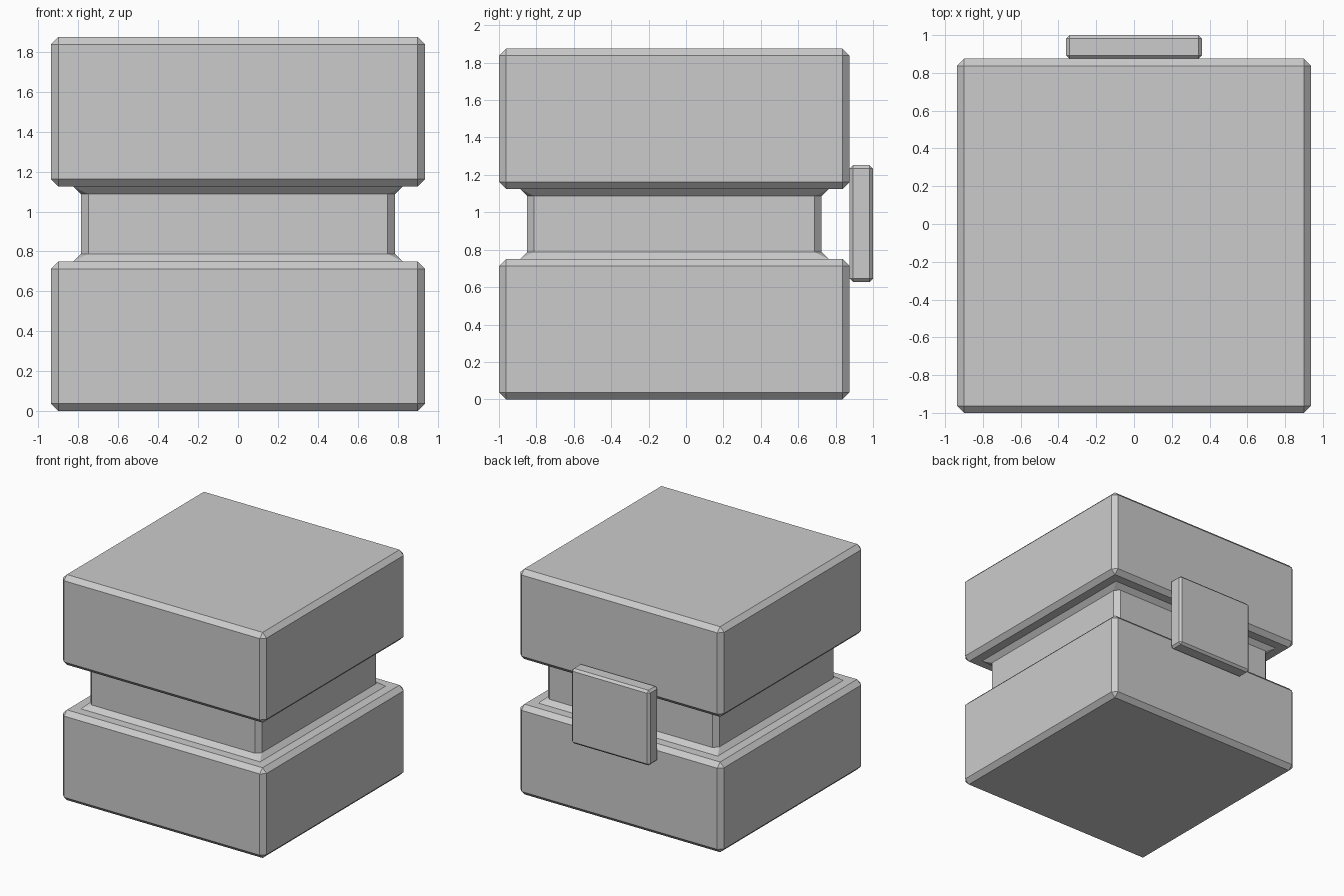
import bpy, bmesh

if "Cube" in bpy.data.objects:
    bpy.data.objects.remove(bpy.data.objects["Cube"])


def add_bevel(obj, width):
    mod = obj.modifiers.new("chamfer", 'BEVEL')
    mod.width = width
    mod.segments = 1
    mod.limit_method = 'ANGLE'


def stack(name, rings, bevel):
    """Closed solid from stacked rectangles: (half_x, y_min, y_max, z)."""
    bm = bmesh.new()
    loops = []
    for hx, y0, y1, z in rings:
        loops.append([bm.verts.new(p) for p in
                      ((-hx, y0, z), (hx, y0, z), (hx, y1, z), (-hx, y1, z))])
    for a, b in zip(loops, loops[1:]):
        for i in range(4):
            j = (i + 1) % 4
            bm.faces.new((a[i], a[j], b[j], b[i]))
    bm.faces.new(loops[0][::-1])
    bm.faces.new(loops[-1])
    bmesh.ops.recalc_face_normals(bm, faces=bm.faces)
    mesh = bpy.data.meshes.new(name)
    bm.to_mesh(mesh)
    bm.free()
    obj = bpy.data.objects.new(name, mesh)
    bpy.context.collection.objects.link(obj)
    add_bevel(obj, bevel)
    return obj


# Body: two wide blocks joined by a recessed neck
wide = (0.9375, -1.0, 0.875)
neck = (0.7875, -0.85, 0.725)
stack("body", [(*wide, 0), (*wide, 0.75), (*neck, 0.75),
               (*neck, 1.125), (*wide, 1.125), (*wide, 1.875)], 0.0375)

# Plate bridging the gap at the back
plate = (0.36, 0.875, 1.0)
stack("back_plate", [(*plate, 0.628), (*plate, 1.252)], 0.018)
